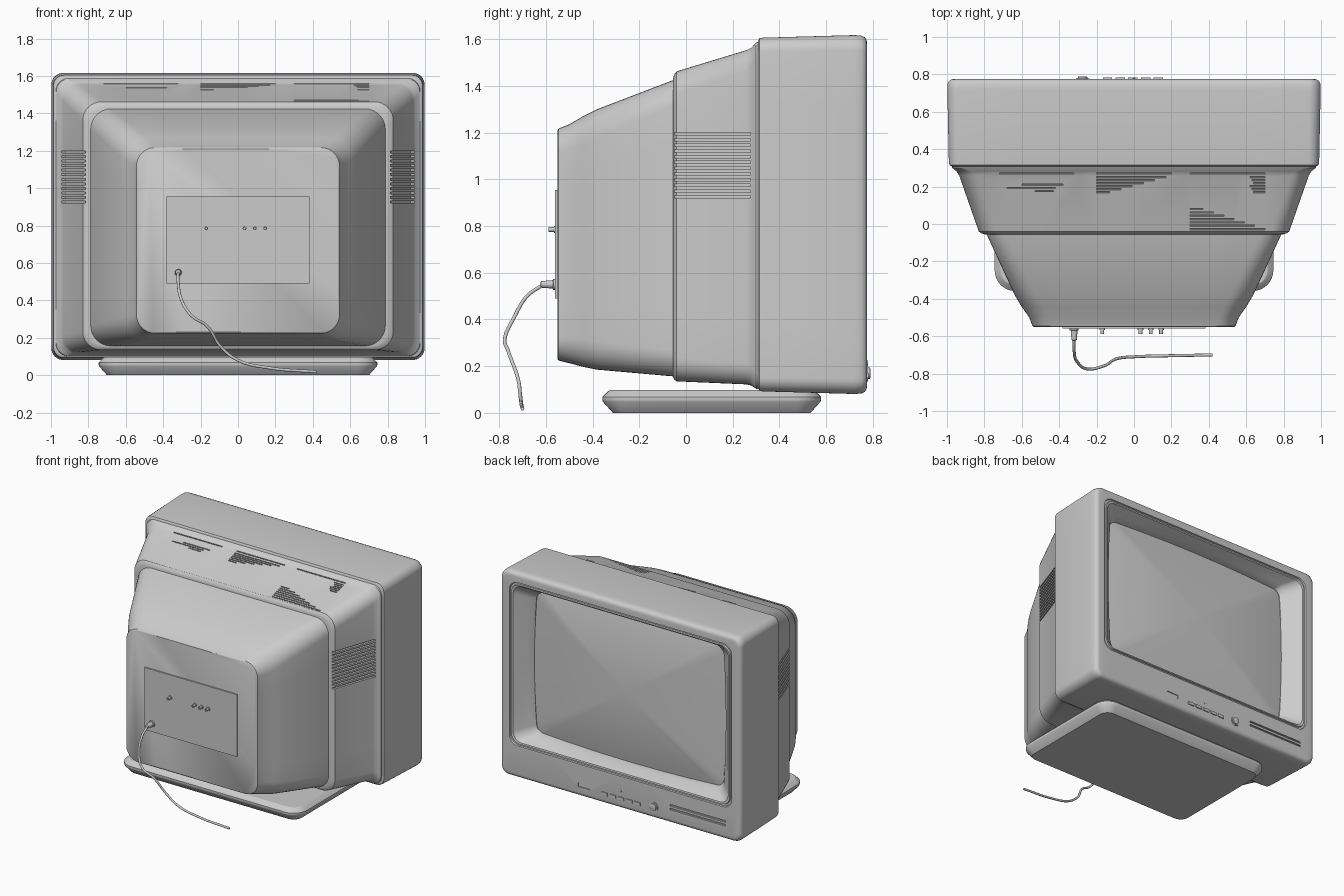
import bpy, bmesh, math
from mathutils import Matrix, Vector

if "Cube" in bpy.data.objects:
    bpy.data.objects.remove(bpy.data.objects["Cube"])

grey = bpy.data.materials.new("plain_grey")
grey.use_nodes = True
COLOUR = (0.6, 0.6, 0.6, 1)
grey.diffuse_color = COLOUR
grey.node_tree.nodes["Principled BSDF"].inputs["Base Color"].default_value = COLOUR


def finish(bm, name, smooth=True):
    bmesh.ops.recalc_face_normals(bm, faces=bm.faces)
    mesh = bpy.data.meshes.new(name)
    bm.to_mesh(mesh)
    bm.free()
    obj = bpy.data.objects.new(name, mesh)
    bpy.context.collection.objects.link(obj)
    mesh.materials.append(grey)
    if smooth:
        shade(obj)
    return obj


def shade(obj):
    bpy.ops.object.select_all(action='DESELECT')
    obj.select_set(True)
    bpy.context.view_layer.objects.active = obj
    bpy.ops.object.shade_smooth_by_angle(angle=math.radians(32))


def rounded_rect(hw, lo, hi, r, bow=0, scale=1, segs=8, sides=6):
    """Rounded rectangle outline; bow swells the sides outwards."""
    hh, mid = (hi - lo) / 2, (hi + lo) / 2
    pts = []
    corners = [(1, 1), (-1, 1), (-1, -1), (1, -1)]
    for i, (sx, sy) in enumerate(corners):
        for k in range(segs + 1):
            a = math.pi / 2 * (i + k / segs)
            pts.append(Vector((sx * (hw - r) + r * math.cos(a),
                               sy * (hh - r) + r * math.sin(a))))
        # extra points along the straight to the next corner
        nx, ny = corners[(i + 1) % 4]
        a = math.pi / 2 * (i + 1)
        end = Vector((nx * (hw - r) + r * math.cos(a), ny * (hh - r) + r * math.sin(a)))
        start = pts[-1].copy()
        pts += [start.lerp(end, k / sides) for k in range(1, sides)]
    out = []
    for p in pts:
        u, v = p.x / hw, p.y / hh
        out.append((scale * (p.x + bow * u * (1 - v * v)),
                    mid + scale * (p.y + bow * v * (1 - u * u))))
    return out


def loft(name, sections, upright=False):
    """Skin outlines; each section is (position along axis, outline)."""
    bm = bmesh.new()
    rings = []
    for d, outline in sections:
        rings.append([bm.verts.new((a, b, d) if upright else (a, d, b)) for a, b in outline])
    n = len(rings[0])
    for r0, r1 in zip(rings, rings[1:]):
        for i in range(n):
            j = (i + 1) % n
            bm.faces.new((r0[i], r0[j], r1[j], r1[i]))
    bm.faces.new(rings[0])
    bm.faces.new(rings[-1])
    return finish(bm, name)


def box(bm, centre, size, rot=None):
    m = Matrix.Translation(centre) @ (rot or Matrix()) @ Matrix.Diagonal((*size, 1))
    bmesh.ops.create_cube(bm, size=1, matrix=m)


def cut(obj, bm):
    """Carve the boxes in bm out of obj."""
    cutter = finish(bm, "slot_cutter", False)
    cutter.hide_render = True
    mod = obj.modifiers.new("slots", 'BOOLEAN')
    mod.operation, mod.solver, mod.object = 'DIFFERENCE', 'EXACT', cutter
    bpy.context.view_layer.objects.active = obj
    bpy.ops.object.modifier_apply(modifier="slots")
    bpy.data.objects.remove(cutter)
    shade(obj)


def lathe_y(name, x, z, profile, segs=20):
    """Round part turned about the y axis; profile is (y, radius)."""
    ring = [(math.cos(2 * math.pi * i / segs), math.sin(2 * math.pi * i / segs)) for i in range(segs)]
    return loft(name, [(y, [(x + r * c, z + r * s) for c, s in ring]) for y, r in profile])


# Tapered rear cover
loft("rear_cover", [(y, rounded_rect(hw, lo, hi, r)) for y, hw, lo, hi, r in [
    (-0.55, 0.535, 0.23, 1.21, 0.10), (-0.545, 0.543, 0.224, 1.217, 0.10),
    (-0.50, 0.56, 0.213, 1.235, 0.11), (-0.44, 0.602, 0.197, 1.27, 0.12),
    (-0.38, 0.638, 0.185, 1.30, 0.12), (-0.04, 0.795, 0.155, 1.43, 0.11),
    (0.0, 0.8, 0.155, 1.435, 0.11)]])

# Vented middle shell, flaring into the front housing
middle = loft("middle_shell", [(y, rounded_rect(hw, lo, hi, r)) for y, hw, lo, hi, r in [
    (-0.055, 0.8, 0.153, 1.432, 0.10), (-0.05, 0.815, 0.142, 1.45, 0.10),
    (-0.04, 0.83, 0.135, 1.462, 0.10), (0.26, 0.935, 0.122, 1.553, 0.09),
    (0.28, 0.947, 0.117, 1.563, 0.085), (0.30, 0.972, 0.103, 1.585, 0.07),
    (0.33, 0.98, 0.10, 1.595, 0.065)]])

slots = bmesh.new()
side_angle = math.atan2(0.105, 0.30)
for s in (-1, 1):
    for i in range(12):
        box(slots, (s * 0.886, 0.11, 0.925 + i * 0.0245), (0.04, 0.35, 0.011),
            Matrix.Rotation(-s * side_angle, 4, 'Z'))
top_rows = [(0.27, -0.72, -0.32), (0.27, -0.2, 0.2), (0.27, 0.3, 0.7),
            (0.21, -0.6, -0.38), (0.193, -0.68, -0.42), (0.176, -0.53, -0.43)]
top_rows += [(0.25 - i * 0.016, -0.2, 0.17 - i * 0.06) for i in range(6)]
top_rows += [(0.25 - i * 0.016, 0.62 + 0.01 * (i % 3), 0.7) for i in range(6)]
top_rows += [(0.08 - i * 0.018, 0.3, 0.37 + i * 0.055) for i in range(7)]
tilt = Matrix.Rotation(math.atan2(0.091, 0.30), 4, 'X')
for y, x0, x1 in top_rows:
    box(slots, ((x0 + x1) / 2, y, 1.462 + (y + 0.04) * 0.303), (x1 - x0, 0.007, 0.03), tilt)
cut(middle, slots)

# Front housing with its recessed screen opening
outer = [(0.308, 0.975, 0.104, 1.592, 0.05), (0.315, 0.986, 0.094, 1.604, 0.055),
         (0.33, 0.99, 0.092, 1.606, 0.06), (0.72, 0.998, 0.081, 1.617, 0.065),
         (0.75, 0.996, 0.083, 1.615, 0.065), (0.765, 0.989, 0.09, 1.608, 0.06),
         (0.773, 0.977, 0.102, 1.596, 0.05), (0.775, 0.965, 0.114, 1.584, 0.045),
         (0.775, 0.92, 0.325, 1.545, 0.07), (0.765, 0.917, 0.328, 1.542, 0.07),
         (0.765, 0.907, 0.338, 1.532, 0.07), (0.775, 0.904, 0.341, 1.529, 0.07),
         (0.772, 0.89, 0.352, 1.52, 0.07), (0.755, 0.878, 0.36, 1.513, 0.07)]
sections = [(y, rounded_rect(hw, lo, hi, r)) for y, hw, lo, hi, r in outer]
sections += [(0.70, rounded_rect(0.80, 0.395, 1.475, 0.06, 0.02)),
             (0.66, rounded_rect(0.77, 0.41, 1.455, 0.05, 0.025)),
             (0.62, rounded_rect(0.77, 0.41, 1.455, 0.05, 0.025))]
housing = loft("front_housing", sections)
grooves = bmesh.new()
for z in (0.19, 0.218):
    box(grooves, (-0.64, 0.775, z), (0.46, 0.024, 0.012))
box(grooves, (0.3, 0.775, 0.17), (0.1, 0.012, 0.03))
cut(housing, grooves)

# Bulging picture tube
loft("screen", [(0.655 + 0.06 * (1 - t * t), rounded_rect(0.775, 0.405, 1.46, 0.05, 0.025, t))
                for t in (1, 0.9, 0.8, 0.7, 0.6, 0.5, 0.4, 0.3, 0.2, 0.1, 0.02)])

# Front controls
lathe_y("control_knob", -0.275, 0.17, [(0.77, 0.036), (0.779, 0.036), (0.779, 0.026),
                                       (0.787, 0.025), (0.789, 0.02)])
for i in range(5):
    bm = bmesh.new()
    box(bm, (0.13 - i * 0.068, 0.775, 0.16), (0.05, 0.014, 0.022))
    finish(bm, f"front_button_{i + 1}", False)
lathe_y("indicator_light", 0.0, 0.215, [(0.77, 0.01), (0.778, 0.009), (0.78, 0.005)], 12)

# Rear panel, sockets and cable grommet
bm = bmesh.new()
box(bm, (0, -0.553, 0.722), (0.765, 0.014, 0.465))
finish(bm, "rear_panel", False)
for i, x in enumerate((-0.17, 0.035, 0.09, 0.145)):
    lathe_y(f"socket_{i + 1}", x, 0.785, [(-0.555, 0.015), (-0.566, 0.015), (-0.566, 0.01),
                                          (-0.588, 0.01), (-0.588, 0.005), (-0.57, 0.005)], 16)
lathe_y("cable_grommet", -0.32, 0.55, [(-0.555, 0.024), (-0.568, 0.024), (-0.57, 0.018),
                                       (-0.62, 0.014), (-0.622, 0.009)])

# Power cable
curve = bpy.data.curves.new("power_cable", 'CURVE')
curve.dimensions = '3D'
curve.bevel_depth, curve.bevel_resolution, curve.use_fill_caps = 0.008, 3, True
path = [(-0.32, -0.61, 0.55), (-0.32, -0.68, 0.50), (-0.305, -0.735, 0.41), (-0.25, -0.775, 0.32),
        (-0.165, -0.76, 0.262), (-0.09, -0.72, 0.15), (0, -0.71, 0.08), (0.16, -0.705, 0.04),
        (0.42, -0.70, 0.018)]
spline = curve.splines.new('BEZIER')
spline.bezier_points.add(len(path) - 1)
for point, co in zip(spline.bezier_points, path):
    point.co = co
    point.handle_left_type = point.handle_right_type = 'AUTO'
curve.materials.append(grey)
bpy.context.collection.objects.link(bpy.data.objects.new("power_cable", curve))

# Swivel base plate
loft("swivel_base", [(z, rounded_rect(0.745 - inset, -0.358 + inset, 0.578 - inset, 0.11 - inset))
                     for z, inset in [(0, 0.045), (0.048, 0.002), (0.056, 0), (0.068, 0),
                                      (0.092, 0.024), (0.097, 0.032)]], True)
